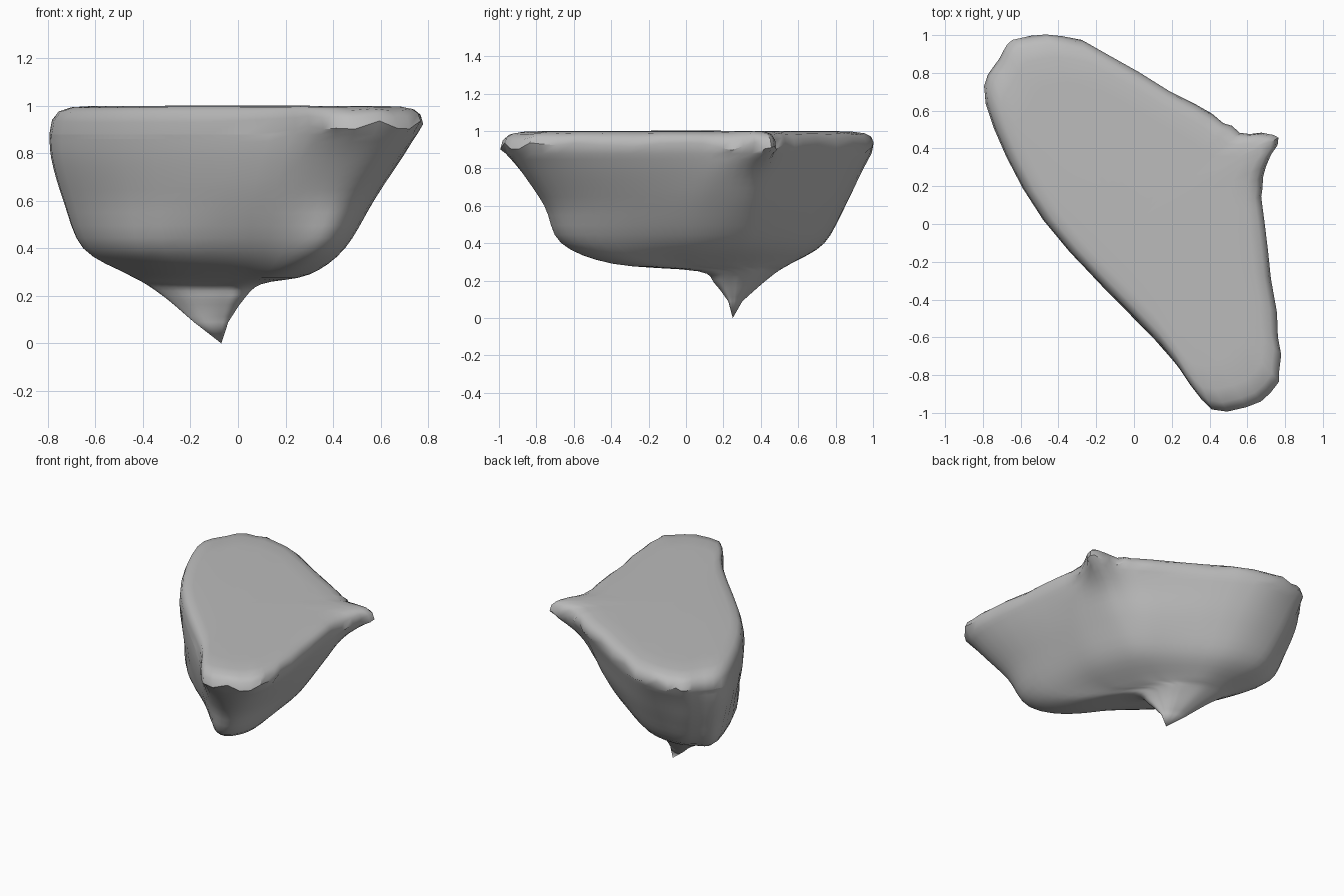
import bpy, bmesh, random
from mathutils import Vector

random.seed(4)
cube = bpy.data.objects.get("Cube")
if cube:
    bpy.data.objects.remove(cube, do_unlink=True)

AROUND = 4   # subdivisions between neighbouring outline points
UP = 4       # subdivisions between neighbouring sections


def section(z, points):
    return [Vector((x, y, z)) for x, y in points]


def moved(ring, z, sx, sy, centre, source):
    """Copy of a section, scaled about source, moved to centre at height z."""
    return [Vector((centre[0] + (p.x - source[0]) * sx,
                    centre[1] + (p.y - source[1]) * sy, z)) for p in ring]


def spline(a, b, c, d, t):
    """Smooth curve from b to c."""
    return 0.5 * (2 * b + (c - a) * t + (2 * a - 5 * b + 4 * c - d) * t ** 2
                  + (3 * b - a - 3 * c + d) * t ** 3)


def refine_closed(ring, steps):
    n = len(ring)
    return [spline(ring[i - 1], ring[i], ring[(i + 1) % n], ring[(i + 2) % n], s / steps)
            for i in range(n) for s in range(steps)]


def refine_open(column, steps):
    ext = [2 * column[0] - column[1]] + column + [2 * column[-1] - column[-2]]
    out = [spline(*ext[i:i + 4], s / steps)
           for i in range(len(column) - 1) for s in range(steps)]
    return out + [column[-1]]


def clamp(value):
    return max(0, min(1, value))


# Outlines, from the front tip round past the side corner and the back
rim = section(0.91, [(.42, -.98), (.73, -.89), (.77, -.6), (.69, 0), (.68, .25), (.76, .46),
                     (.56, .49), (.32, .63), (-.27, .97), (-.6, .99), (-.71, .88),
                     (-.785, .64), (-.48, .02), (.15, -.65)])
shoulder = section(0.78, [(.38, -.86), (.62, -.83), (.69, -.56), (.64, -.02), (.62, .2), (.58, .39),
                          (.46, .47), (.28, .6), (-.23, .9), (-.55, .93), (-.69, .84),
                          (-.78, .63), (-.48, .03), (.1, -.6)])
middle = section(0.6, [(.34, -.74), (.5, -.72), (.57, -.5), (.55, -.05), (.52, .16), (.46, .34),
                       (.37, .44), (.23, .56), (-.2, .81), (-.5, .85), (-.64, .78),
                       (-.73, .61), (-.45, .03), (.06, -.52)])
belly = section(0.4, [(.28, -.65), (.4, -.63), (.45, -.45), (.42, -.1), (.39, .1), (.32, .28),
                      (.25, .38), (.14, .48), (-.17, .69), (-.42, .74), (-.56, .69),
                      (-.65, .57), (-.42, .03), (.05, -.41)])
keel = section(0.29, [(.17, -.38), (.26, -.36), (.3, -.24), (.24, -.02), (.21, .08), (.15, .22),
                      (.09, .31), (.02, .39), (-.15, .53), (-.29, .56), (-.4, .53),
                      (-.46, .44), (-.28, .1), (.02, -.2)])
mid = (-.09, .1)
plateau = moved(keel, 0.25, .64, .45, (-.15, .285), mid)
neck = moved(keel, 0.185, .42, .27, (-.14, .285), mid)
spike = moved(keel, 0.09, .19, .08, (-.115, .265), mid)

# Lower body: smooth loft from the spike up to the rim
sections = (spike, neck, plateau, keel, belly, middle, shoulder, rim)
coarse = [refine_closed(r, AROUND) for r in sections]
columns = [refine_open(list(col), UP) for col in zip(*coarse)]
rings = [list(r) for r in zip(*columns)]

# Chipped rim on the broken side, lower and rounded on the long worn side
edge = rings[-1]
for p in edge:
    side = p.x * 0.8 + p.y * 0.6
    p.z -= 0.05 * clamp(-3 * side) * clamp(2 * p.y + 1.8)
    if side > 0.1 or p.y < -0.8:
        p.z += random.uniform(-.015, .03)
        p.x += random.uniform(-.01, .01)
        p.y += random.uniform(-.008, .008)

# Top cap: rises from the rim and flattens out
for rise, s in ((.5, .986), (.8, .95), (.95, .88), (1, .75), (1, .4)):
    rings.append([Vector((p.x * s, p.y * s, p.z + (1 - p.z) * rise)) for p in edge])

bm = bmesh.new()
loops = [[bm.verts.new(p) for p in r] for r in rings]
n = len(loops[0])
for low, high in zip(loops, loops[1:]):
    for i in range(n):
        j = (i + 1) % n
        bm.faces.new((low[i], low[j], high[j], high[i]))
bottom = bm.verts.new((-.07, .25, 0))
top = bm.verts.new((0, 0, 1.002))
for i in range(n):
    j = (i + 1) % n
    bm.faces.new((bottom, loops[0][j], loops[0][i]))
    bm.faces.new((top, loops[-1][i], loops[-1][j]))
bmesh.ops.recalc_face_normals(bm, faces=bm.faces)

mesh = bpy.data.meshes.new("floating_rock")
bm.to_mesh(mesh)
bm.free()
rock = bpy.data.objects.new("floating_rock", mesh)
bpy.context.collection.objects.link(rock)

# Plain grey stone
stone = bpy.data.materials.new("grey_stone")
stone.use_nodes = True
grey = (0.5, 0.5, 0.5, 1)
stone.diffuse_color = grey
stone.node_tree.nodes["Principled BSDF"].inputs["Base Color"].default_value = grey
mesh.materials.append(stone)

bpy.context.view_layer.objects.active = rock
rock.select_set(True)
bpy.ops.object.shade_smooth_by_angle(angle=0.7)
